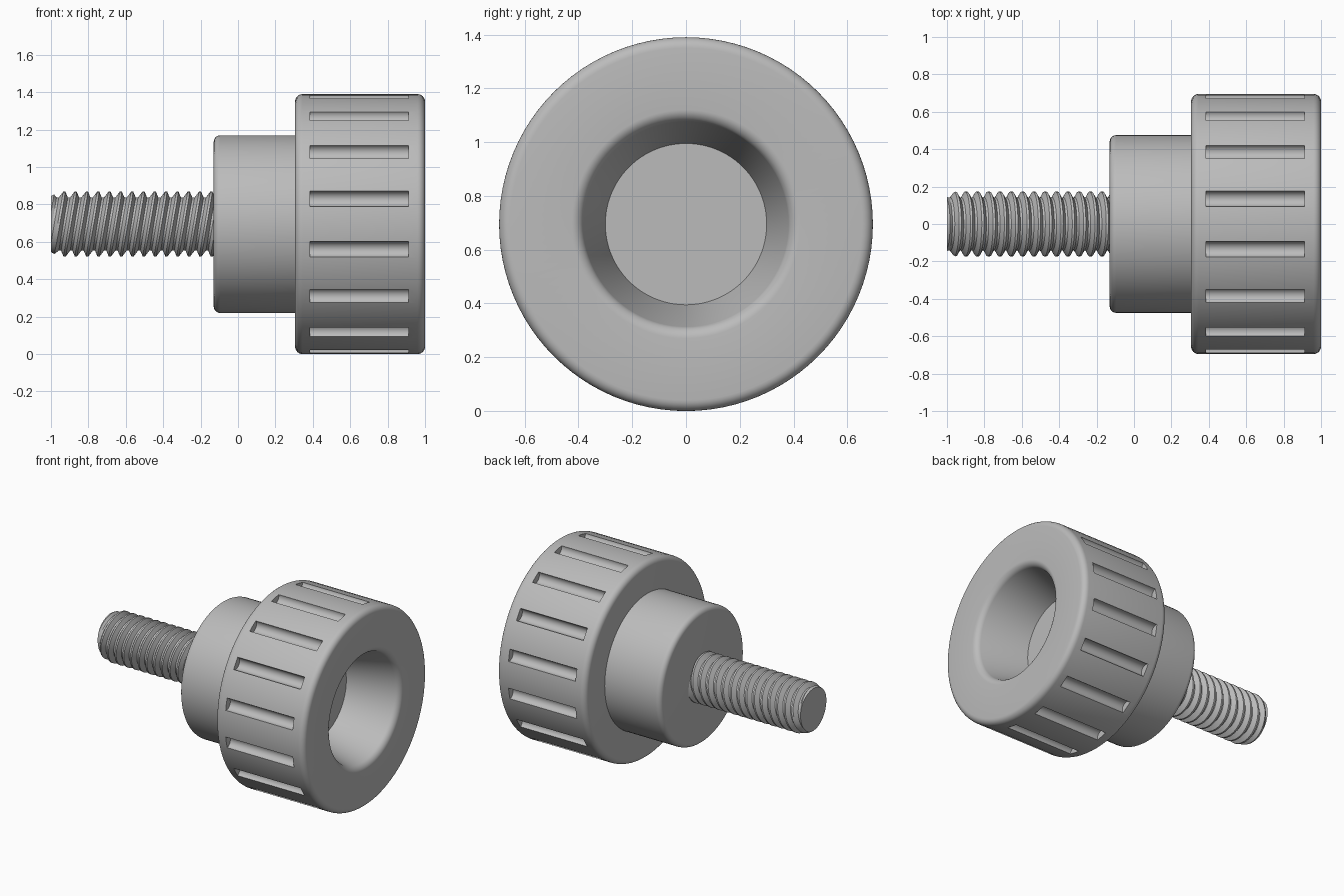
import bpy, bmesh, math
from mathutils import Matrix, Vector

AXIS_Z = 0.695
if "Cube" in bpy.data.objects:
    bpy.data.objects.remove(bpy.data.objects["Cube"])

grey = bpy.data.materials.new("mid_grey")
grey.use_nodes = True
colour = (0.5, 0.5, 0.5, 1)
grey.diffuse_color = colour
grey.node_tree.nodes["Principled BSDF"].inputs["Base Color"].default_value = colour


def make_object(name, bm):
    bmesh.ops.recalc_face_normals(bm, faces=bm.faces)
    mesh = bpy.data.meshes.new(name)
    bm.to_mesh(mesh)
    bm.free()
    mesh.materials.append(grey)
    obj = bpy.data.objects.new(name, mesh)
    obj.location.z = AXIS_Z
    bpy.context.collection.objects.link(obj)
    return obj


def activate(obj):
    bpy.ops.object.select_all(action="DESELECT")
    obj.select_set(True)
    bpy.context.view_layer.objects.active = obj


def smooth(obj, degrees=35):
    activate(obj)
    bpy.ops.object.shade_smooth_by_angle(angle=math.radians(degrees))


def rounded(corners, steps=6):
    """Turn (x, radius, fillet) corners into a profile with rounded corners."""
    points = []
    for i, (x, r, fillet) in enumerate(corners):
        p = Vector((x, r))
        if not fillet:
            points.append(p)
            continue
        before = p + (Vector(corners[i - 1][:2]) - p).normalized() * fillet
        after = p + (Vector(corners[i + 1][:2]) - p).normalized() * fillet
        mid = p * 0.83 + (before + after) * 0.085
        for k in range(steps + 1):
            t = k / steps
            # rational curve close to a circular arc
            w = [(1 - t) ** 2, 1.414 * t * (1 - t), t ** 2]
            points.append((before * w[0] + p * w[1] + after * w[2]) / sum(w))
    return points


def lathe(name, corners, segments=96):
    bm = bmesh.new()
    verts = [bm.verts.new((p.x, 0, p.y)) for p in rounded(corners)]
    edges = [bm.edges.new(pair) for pair in zip(verts, verts[1:])]
    bmesh.ops.spin(bm, geom=verts + edges, cent=(0, 0, 0), axis=(1, 0, 0),
                   angle=math.tau, steps=segments)
    bmesh.ops.remove_doubles(bm, verts=bm.verts, dist=0.0002)
    return make_object(name, bm)


# Collar behind the grip
collar = lathe("collar", [(-0.13, 0, 0), (-0.13, 0.475, 0.035),
                          (0.33, 0.475, 0), (0.33, 0, 0)])
smooth(collar)

# Grip with a tapered recess in its end face
grip = lathe("grip", [(0.305, 0, 0), (0.305, 0.695, 0.04), (1, 0.695, 0.04),
                      (1, 0.39, 0.035), (0.64, 0.3, 0), (0.64, 0, 0)])

# Round-bottomed finger slots cut around the grip
bm = bmesh.new()
SLOTS = 16
for i in range(SLOTS):
    turn = Matrix.Rotation((i + 0.5) * math.tau / SLOTS, 4, "X")
    place = turn @ Matrix.Translation((0.648, 0, 0.692)) @ Matrix.Rotation(math.pi / 2, 4, "Y")
    bmesh.ops.create_cone(bm, cap_ends=True, segments=24, radius1=0.042,
                          radius2=0.042, depth=0.525, matrix=place)
cutter = make_object("slot_cutter", bm)
cutter.hide_render = True
cut = grip.modifiers.new("slots", "BOOLEAN")
cut.operation = "DIFFERENCE"
cut.solver = "EXACT"
cut.object = cutter
activate(grip)
bpy.ops.object.modifier_apply(modifier=cut.name)
bpy.data.objects.remove(cutter)
smooth(grip)

# Threaded shank: slanted ridges, trimmed flat at the tip
PITCH, ROOT, CREST, SLANT, SIDES = 0.0605, 0.142, 0.173, 0.17, 48
TIP, END = -1.0, -0.09
bm = bmesh.new()
rings = []
for n in range(17):
    for share, radius in ((0, ROOT), (0.2, ROOT), (0.5, CREST), (0.7, CREST)):
        station = TIP - 0.055 + (n + share) * PITCH
        ring = []
        for k in range(SIDES):
            a = k * math.tau / SIDES
            x = station + SLANT * radius * math.sin(a)
            r = min(radius, 0.15 + max(0, x - TIP) * 0.5)   # tip chamfer
            ring.append(bm.verts.new((x, r * math.cos(a), r * math.sin(a))))
        rings.append(ring)
for low, high in zip(rings, rings[1:]):
    for k in range(SIDES):
        j = (k + 1) % SIDES
        bm.faces.new((low[k], low[j], high[j], high[k]))
for x, direction in ((TIP, -1), (END, 1)):
    geom = bm.verts[:] + bm.edges[:] + bm.faces[:]
    bmesh.ops.bisect_plane(bm, geom=geom, plane_co=(x, 0, 0),
                           plane_no=(direction, 0, 0), clear_outer=True)
    rim = [e for e in bm.edges if e.is_boundary
           and all(abs(v.co.x - x) < 0.0001 for v in e.verts)]
    bmesh.ops.holes_fill(bm, edges=rim, sides=0)
shank = make_object("threaded_shank", bm)
smooth(shank, 25)
